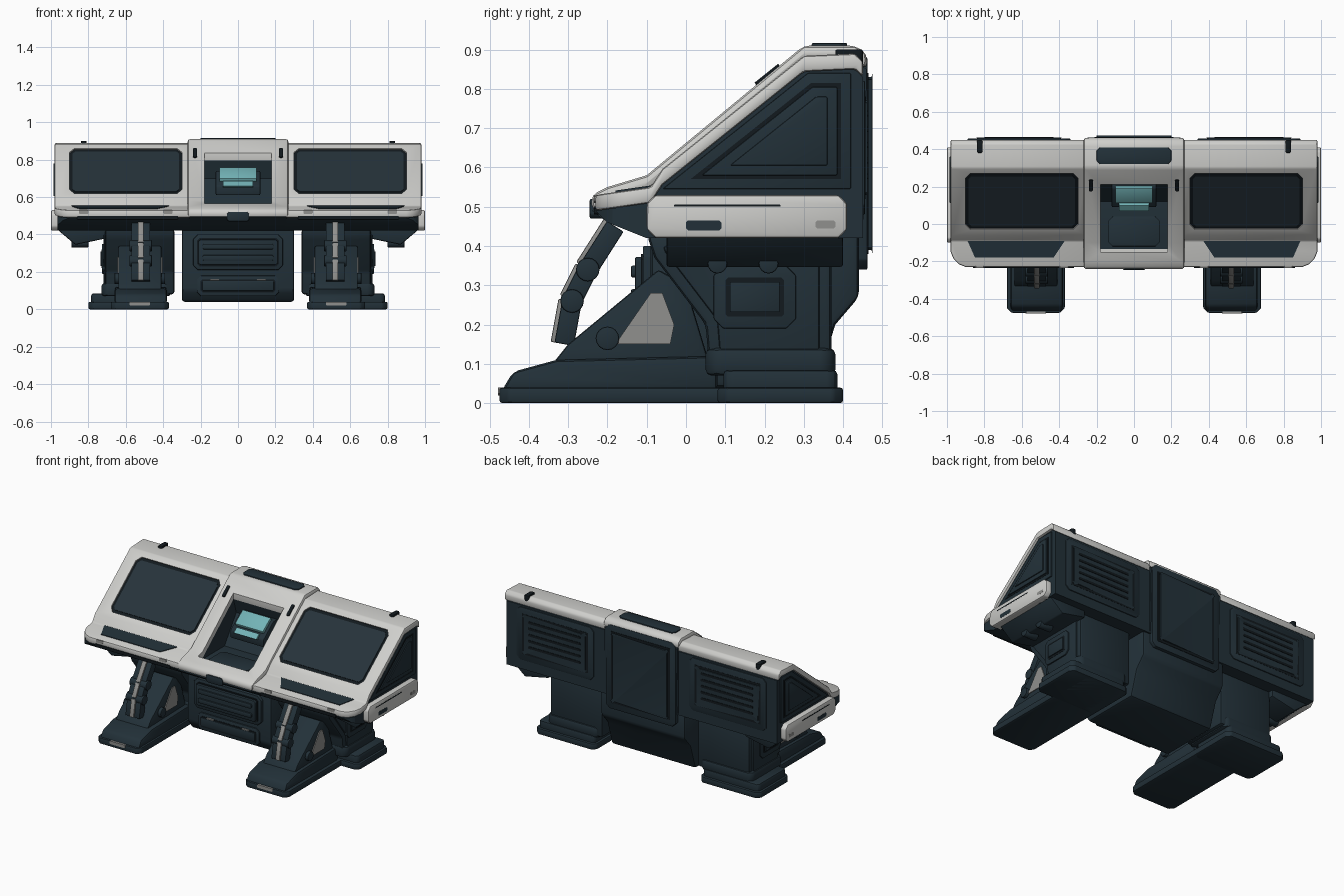
import bpy, bmesh, math
from mathutils import Vector

cube = bpy.data.objects.get("Cube")
if cube:
    bpy.data.objects.remove(cube)


def material(name, *rgb):
    made = bpy.data.materials.new(name)
    made.use_nodes = True
    made.diffuse_color = (*rgb, 1)
    made.node_tree.nodes["Principled BSDF"].inputs["Base Color"].default_value = (*rgb, 1)
    return made


WHITE = material("off white shell", .62, .62, .6)
DARK = material("dark blue grey", .016, .03, .04)
SCREEN = material("screen glass", .019, .032, .042)
BLACK = material("seam black", .006, .01, .013)
GREY = material("metal grey", .28, .28, .27)
CYAN = material("glowing cyan", .17, .45, .47)

# Bevel sizes, shell thickness and main outline
FINE, MEDIUM, SOFT = .004, .008, .015
THICK = .04
NOSE, REAR, TIP = -.23, .45, .98
LEG = .52
parts = []


def slope(y):
    return .644 + .8 * y


# Frames turn an outline point (u, v) and a depth w into a position
def side_frame(u, v, w):
    return w, u, v


def front_frame(u, v, w):
    return u, w, v


def plan_frame(u, v, w):
    return u, v, w


def slope_frame(u, v, w):
    normal = Vector((0, -.8, 1)).normalized()
    return Vector((u, v, slope(v))) + normal * w


def extrude(name, outline, start, end, colour, frame=side_frame, pair=False, bevel=0, cutter=None, clips=()):
    bm = bmesh.new()
    near, far = [[bm.verts.new(frame(u, v, w)) for u, v in outline] for w in (start, end)]
    bm.faces.new(near)
    bm.faces.new(far)
    for i in range(len(near)):
        bm.faces.new((near[i - 1], near[i], far[i], far[i - 1]))
    for point, normal in clips:
        bmesh.ops.bisect_plane(bm, geom=bm.verts[:] + bm.edges[:] + bm.faces[:],
                               plane_co=point, plane_no=normal, clear_outer=True)
        bmesh.ops.holes_fill(bm, edges=[edge for edge in bm.edges if edge.is_boundary])
    bmesh.ops.recalc_face_normals(bm, faces=bm.faces)
    mesh = bpy.data.meshes.new(name)
    bm.to_mesh(mesh)
    bm.free()
    part = bpy.data.objects.new(name, mesh)
    bpy.context.collection.objects.link(part)
    if colour:
        mesh.materials.append(colour)
        parts.append(part)
    else:
        part.hide_render = True
    if bevel:
        rounding = part.modifiers.new("rounding", "BEVEL")
        rounding.width, rounding.segments = bevel, 2
        rounding.limit_method, rounding.angle_limit = "ANGLE", math.radians(25)
    if cutter:
        cut = part.modifiers.new("cut", "BOOLEAN")
        cut.operation, cut.solver, cut.object = "DIFFERENCE", "EXACT", cutter
    if pair:
        part.modifiers.new("mirror", "MIRROR")
    return part


def rect(left, right, low, high):
    """Rectangle with cut corners, in counterclockwise order."""
    c = min(.025, (right - left) / 5, (high - low) / 5)
    return [(left + c, low), (right - c, low), (right, low + c), (right, high - c),
            (right - c, high), (left + c, high), (left, high - c), (left, low + c)]


def disc(u, v, radius):
    turns = [math.tau * i / 16 for i in range(16)]
    return [(u + radius * math.cos(t), v + radius * math.sin(t)) for t in turns]


def inset(outline, distance):
    points = [Vector(p) for p in outline]
    moved = []
    for i, here in enumerate(points):
        into = (here - points[i - 1]).normalized()
        out = (points[(i + 1) % len(points)] - here).normalized()
        inward = Vector((-into.y, into.x))
        mitre = (inward + Vector((-out.y, out.x))).normalized()
        moved.append(here + mitre * distance / mitre.dot(inward))
    return moved


def panel(name, outline, surface, rise, margin, frame, pair=False):
    """Raised frame, dark groove and raised plate from a single outline."""
    base = surface - rise * 2
    extrude(name + "_frame", outline, base, surface + rise, DARK, frame, pair, FINE)
    extrude(name + "_groove", inset(outline, margin), base, surface + rise * 1.2, BLACK, frame, pair)
    extrude(name + "_plate", inset(outline, margin * 1.4), base, surface + rise * 2, DARK, frame, pair, FINE)


def lowered(roof):
    return [(y, z - THICK) for y, z in reversed(roof)]


# Side consoles: dark body, white shell with rounded corners, recessed screen
radius = .1
clips = []
for step in (1, 2, 3):
    angle = step * math.pi / 8
    normal = Vector((math.cos(angle), -math.sin(angle), 0))
    clips.append((Vector((TIP - radius, NOSE + radius, 0)) + normal * radius, normal))
roof = [(NOSE, .53), (-.09, .55), (-.06, slope(-.06)), (.3, slope(.3)), (.43, .89), (REAR, .87)]
belly = [(-.2, .46), (-.1, .42), (REAR, .42)]
extrude("side_bodies", belly + lowered(roof), .25, TIP - SOFT, DARK, pair=True, clips=clips)
screen = rect(.3, .9, -.03, .27)
screen_cutter = extrude("screen_cutter", screen, -SOFT, radius, None, slope_frame)
extrude("side_shells", roof + lowered(roof), .25, TIP, WHITE,
        pair=True, bevel=MEDIUM, cutter=screen_cutter, clips=clips)
extrude("screen_surrounds", screen, -SOFT * 1.1, -MEDIUM, BLACK, slope_frame, pair=True)
extrude("screens", inset(screen, SOFT), -SOFT, -FINE, SCREEN, slope_frame, pair=True)


# Dark inserts lying on the front shelf
def shelf_frame(u, v, w):
    (y, z), (back, top) = roof[:2]
    return u, v, z + (v - y) / (back - y) * (top - z) + w


insert = [(.37, -.09), (.43, -.18), (.85, -.18), (.89, -.09)]
extrude("shelf_inserts", insert, -FINE, FINE, DARK, shelf_frame, pair=True)
extrude("lip_seams", rect(.32, .86, .48, .5), NOSE - FINE, NOSE + SOFT, BLACK, front_frame, pair=True)
for x in (.35, .8):
    extrude("lip_latches", rect(x, x + .05, .51, .53), NOSE - FINE, NOSE + SOFT, GREY, front_frame, pair=True)
extrude("top_clips", rect(.81, .84, .38, REAR), .86, .9, BLACK, plan_frame, pair=True, bevel=FINE)

# Triangular end panels, one nested in the other
triangle = [(-.06, .545), (.42, .545), (.42, .84), (.31, .84)]
panel("end_panel", triangle, TIP - SOFT, MEDIUM, .025, side_frame, pair=True)
extrude("end_centres", inset(triangle, .06), TIP - SOFT, TIP + SOFT / 2, DARK, pair=True, bevel=FINE)

# White side rails and the flared blocks under them
extrude("side_rails", rect(-.1, .41, .42, .53), .93, 1, WHITE, pair=True, bevel=MEDIUM)
extrude("rail_slots", rect(0, .09, .44, .465), TIP, 1.001, DARK, pair=True)
extrude("rail_lines", rect(-.03, .24, .5, .506), TIP, 1.001, BLACK, pair=True)
extrude("rail_ends", rect(.33, .38, .445, .465), TIP, 1.001, GREY, pair=True)
flare = [(.7, .38), (.87, .345), (.97, .43), (.7, REAR)]
extrude("flared_blocks", flare, -.05, .4, DARK, front_frame, pair=True, bevel=MEDIUM)
for y in (.08, .21):
    extrude("block_knobs", disc(y, .355, .025), .8, .89, DARK, pair=True, bevel=FINE)

# Centre module with an open bay
opening = [(-.15, .53), (.12, .53), (.24, .7), (.21, .8), (.21, 1), (-.15, 1)]
bay_cutter = extrude("bay_cutter", opening, -.18, .18, None)
centre_roof = [(-.24, .53), (-.2, .55), (-.1, .58), (.3, .91), (.43, .91), (.46, .89)]
extrude("centre_body", belly + lowered(centre_roof), -.26, .26, DARK, cutter=bay_cutter)
extrude("centre_shell", centre_roof + lowered(centre_roof), -.27, .27, WHITE, bevel=SOFT, cutter=bay_cutter)
extrude("front_latch", rect(-.06, .06, .47, .52), NOSE - SOFT, -.2, DARK, front_frame, bevel=FINE)
extrude("top_panel", rect(-.2, .2, .32, .41), .9, .917, DARK, plan_frame, bevel=FINE)
extrude("slope_hinges", rect(.22, .24, .19, .25), 0, .025, BLACK, slope_frame, pair=True)

# Bay fittings: step, projector and glowing strips
extrude("bay_step", rect(-.14, .14, -.12, .04), .52, .54, DARK, plan_frame, bevel=FINE)
projector = [(.09, .61), (.24, .61), (.24, .74), (.19, .74), (.09, .66)]
extrude("projector_body", projector, -.12, .12, DARK, bevel=MEDIUM)
extrude("upper_glow", [(.11, .7), (.12, .68), (.21, .73), (.19, .76)], -radius, radius, CYAN, bevel=FINE)
extrude("lower_glow", [(.07, .66), (.09, .65), (.12, .67), (.1, .685)], -.08, .08, CYAN)

# Lower centre housing with front panels and ribs
housing = [(-.09, .44), (-.09, .1), (-.05, .04), (.33, .04), (.38, .2), (.44, .27), (.44, .44)]
extrude("centre_housing", housing, -.3, .3, DARK, bevel=SOFT)
panel("housing_upper", rect(-.24, .24, .21, .4), -.09, -.02, .02, front_frame)
panel("housing_lower", rect(-.22, .22, .07, .18), -.09, -MEDIUM, .02, front_frame)
for z in (.26, .32):
    extrude("housing_rib", rect(-.19, .19, z, z + .03), -.14, -radius, DARK, front_frame, bevel=FINE)
extrude("housing_marks", rect(.1, .15, .155, .161), -.11, -.09, GREY, front_frame, pair=True)

# Rear cover, rear panels and their vents
panel("rear_cover", rect(-.25, .25, .34, .88), REAR, .012, .04, front_frame)
panel("rear_panel", rect(.34, .89, .48, .82), REAR, .006, .04, front_frame, pair=True)
for row in range(5):
    z = .57 + row * THICK
    extrude("vent_slots", rect(.43, .8, z, z + SOFT), REAR, REAR + SOFT, BLACK, front_frame, pair=True)

# Leg pedestals with raised side frames and hatches
pedestal = [(-.1, .43), (-.08, .37), (.05, .2), (.06, .08), (.37, .08), (.37, .43)]
extrude("pedestals", pedestal, .34, .71, DARK, pair=True, bevel=SOFT)
extrude("pedestal_frames", inset(pedestal, .03), .68, .72, DARK, pair=True, bevel=MEDIUM)
panel("pedestal_hatch", rect(.07, .28, .19, .35), .72, MEDIUM, .03, side_frame, pair=True)

# Feet: long toe, wide heel and ankle
extrude("foot_soles", rect(.37, .68, -.475, .4), 0, THICK, DARK, plan_frame, pair=True, bevel=MEDIUM)
toe = [(-.47, .03), (-.44, .08), (-.33, .11), (.08, .12), (.08, .03)]
extrude("foot_toes", toe, LEG - .14, LEG + .14, DARK, pair=True, bevel=SOFT)
heel = rect(.37, .8, .08, .4)
extrude("heel_soles", heel, 0, THICK, DARK, plan_frame, pair=True, bevel=MEDIUM)
extrude("heel_tops", inset(heel, SOFT), THICK / 2, .085, DARK, plan_frame, pair=True, bevel=SOFT)
extrude("ankles", rect(.36, .73, .05, .38), .07, .14, DARK, plan_frame, pair=True, bevel=SOFT)
extrude("toe_plates", rect(.47, .58, .02, .04), -.478, -.46, GREY, front_frame, pair=True)

# Front braces, grey gussets and pivots
brace = [(-.34, .1), (-.3, .15), (-.07, .34), (0, .3), (.06, .1)]
extrude("braces", brace, LEG - .11, LEG + .12, DARK, pair=True, bevel=MEDIUM)
gusset = [(-.18, .15), (-.04, .15), (-.03, .2), (-.06, .28), (-.09, .28)]
extrude("gussets", gusset, LEG - .115, LEG + .125, GREY, pair=True)
extrude("brace_pivots", disc(-.2, .165, .03), LEG - .13, LEG + .14, DARK, pair=True, bevel=FINE)

# Jointed struts along a bent path, with slim metal rods
path = [Vector(p) for p in ((-.31, .15), (-.29, .26), (-.25, .34), (-.18, REAR))]
for a, b in zip(path, path[1:]):
    across = (b - a).orthogonal().normalized()
    for name, half, width, colour in (("struts", .025, .05, DARK), ("strut_rods", .01, SOFT, GREY)):
        shift = across * (.025 if colour == GREY else 0)
        bar = [p + shift + across * half * s for p, s in ((a, 1), (b, 1), (b, -1), (a, -1))]
        extrude(name, bar, LEG - width, LEG + width, colour, pair=True, bevel=FINE)
for joint in path[1:3]:
    extrude("strut_joints", disc(*joint, .03), LEG - .06, LEG + .06, DARK, pair=True, bevel=FINE)

# Bake modifiers, smooth the rounded edges and drop the cutters
bpy.ops.object.select_all(action="DESELECT")
for part in parts:
    part.select_set(True)
bpy.context.view_layer.objects.active = parts[0]
bpy.ops.object.convert(target="MESH")
bpy.ops.object.shade_smooth_by_angle(angle=math.radians(32))
for helper in (screen_cutter, bay_cutter):
    bpy.data.objects.remove(helper)
